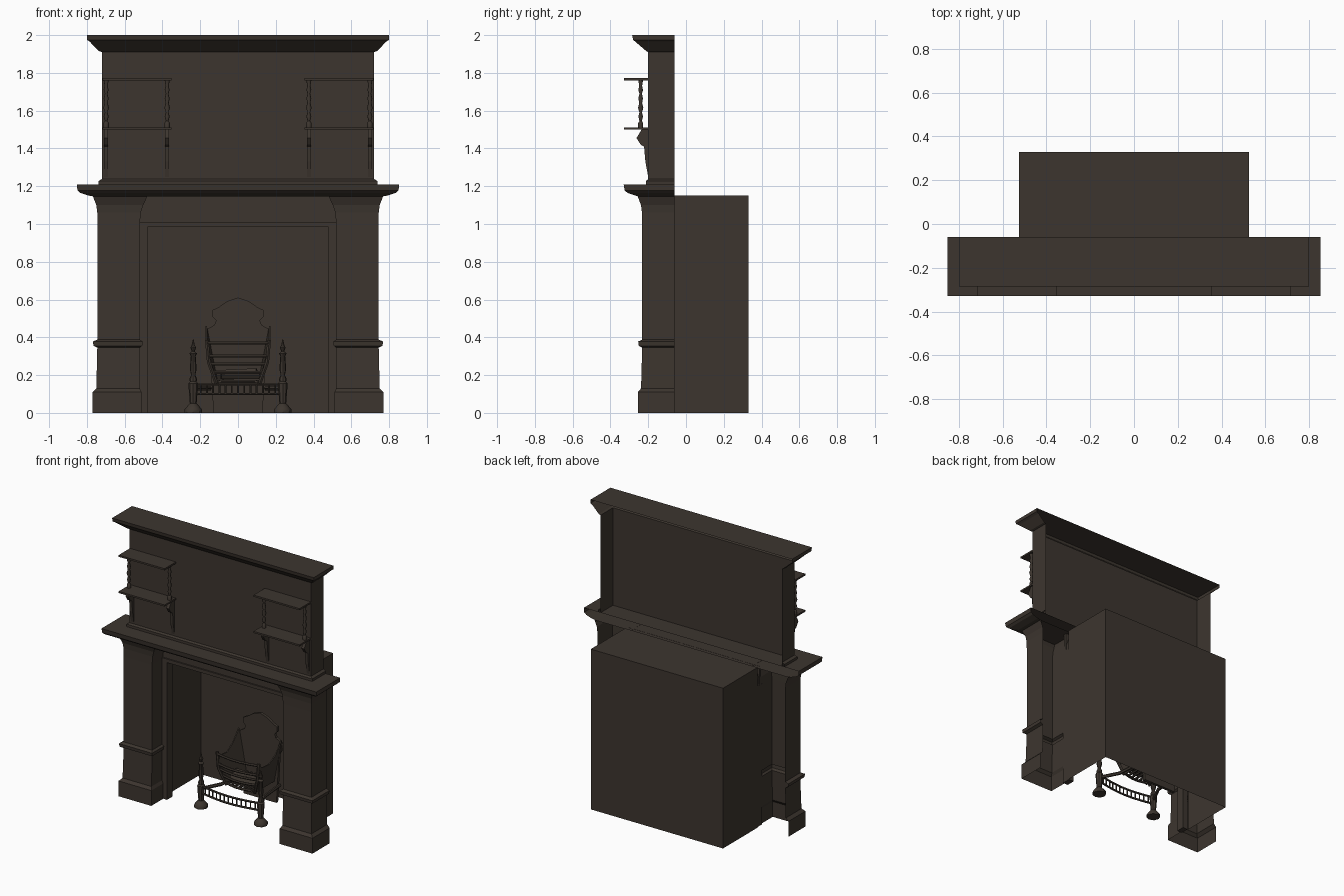
import bpy, bmesh, math

if "Cube" in bpy.data.objects:
    bpy.data.objects.remove(bpy.data.objects["Cube"])

wood = bpy.data.materials.new("dark brown")
wood.diffuse_color = (0.046, 0.036, 0.028, 1)
wood.use_nodes = True
wood.node_tree.nodes["Principled BSDF"].inputs["Base Color"].default_value = wood.diffuse_color
BACK = -0.06


def add(name, bm, smooth=False):
    me = bpy.data.meshes.new(name)
    bm.to_mesh(me)
    bm.free()
    me.materials.append(wood)
    ob = bpy.data.objects.new(name, me)
    bpy.context.collection.objects.link(ob)
    if smooth:
        bpy.context.view_layer.objects.active = ob
        ob.select_set(True)
        bpy.ops.object.shade_smooth_by_angle(angle=math.radians(40))
        ob.select_set(False)
    return ob


def box(name, x, y, z, skip=()):
    """Box from ranges; skip lists outward axes of faces left open."""
    bm = bmesh.new()
    bmesh.ops.create_cube(bm, size=1)
    for v in bm.verts:
        v.co = [r[0] if c < 0 else r[1] for c, r in zip(v.co, (x, y, z))]
    bm.normal_update()
    gone = [f for f in bm.faces if any(f.normal.dot(s) > 0.9 for s in skip)]
    bmesh.ops.delete(bm, geom=gone, context='FACES')
    return add(name, bm)


def shell(name, rings, top=False, bottom=False):
    """Open-backed U-shaped shell lofted through (x0, x1, front y, z) rings."""
    bm = bmesh.new()
    rows = [[bm.verts.new(p) for p in ((a, BACK, z), (a, y, z), (b, y, z), (b, BACK, z))]
            for a, b, y, z in rings]
    for lo, hi in zip(rows, rows[1:]):
        for i in range(3):
            bm.faces.new((lo[i], lo[i + 1], hi[i + 1], hi[i]))
    if top:
        bm.faces.new(rows[-1])
    if bottom:
        bm.faces.new(rows[0][::-1])
    return add(name, bm)


def lathe(name, prof, x, y, n=10):
    """Turned part from (radius, z) points."""
    bm = bmesh.new()
    rows = [[bm.verts.new((x + r * math.cos(2 * math.pi * i / n),
                           y + r * math.sin(2 * math.pi * i / n), z)) for i in range(n)]
            for r, z in prof]
    for lo, hi in zip(rows, rows[1:]):
        for i in range(n):
            j = (i + 1) % n
            bm.faces.new((lo[i], lo[j], hi[j], hi[i]))
    bm.faces.new(rows[0][::-1])
    bm.faces.new(rows[-1])
    return add(name, bm, True)


def bar(name, pts, r):
    """Round bar along a path."""
    cu = bpy.data.curves.new(name, 'CURVE')
    cu.dimensions = '3D'
    cu.bevel_depth, cu.bevel_resolution, cu.use_fill_caps = r, 1, True
    sp = cu.splines.new('POLY')
    sp.points.add(len(pts) - 1)
    for p, q in zip(sp.points, pts):
        p.co = (*q, 1)
    tmp = bpy.data.objects.new(name, cu)
    bpy.context.collection.objects.link(tmp)
    dg = bpy.context.evaluated_depsgraph_get()
    me = bpy.data.meshes.new_from_object(tmp.evaluated_get(dg))
    bpy.data.objects.remove(tmp)
    bm = bmesh.new()
    bm.from_mesh(me)
    return add(name, bm, True)


def plate(name, pts, vec):
    """Flat outline extruded along vec."""
    bm = bmesh.new()
    f = bm.faces.new([bm.verts.new(p) for p in pts])
    ext = bmesh.ops.extrude_face_region(bm, geom=[f], use_keep_orig=True)
    bmesh.ops.translate(bm, vec=vec, verts=[v for v in ext['geom'] if isinstance(v, bmesh.types.BMVert)])
    bmesh.ops.recalc_face_normals(bm, faces=bm.faces)
    return add(name, bm)


def sym(rings):
    return [(-x, x, y, z) for x, y, z in rings]


# overmantel panel with cornice, and its base moulding
shell("overmantel", sym([(.72, -.20, 1.21), (.72, -.20, 1.91)]))
shell("cornice", sym([(.72, -.20, 1.91), (.735, -.21, 1.915), (.785, -.268, 1.965),
                      (.80, -.28, 1.975), (.80, -.285, 2.0)]), top=True)
shell("overmantel_base", sym([(.738, -.212, 1.21), (.738, -.212, 1.228), (.72, -.20, 1.238)]))

# mantel shelf
shell("mantel_shelf", sym([(.76, -.25, 1.145), (.79, -.265, 1.15), (.835, -.31, 1.165),
                           (.85, -.325, 1.178), (.853, -.33, 1.21)]), top=True, bottom=True)

# pilasters: inner x, outer x, front y, z
PIL = [(.51, .77, -.255, 0), (.51, .77, -.255, .11), (.52, .75, -.238, .13),
       (.52, .745, -.232, .345), (.507, .765, -.25, .355), (.505, .768, -.253, .378),
       (.52, .745, -.232, .388), (.52, .745, -.232, 1.0), (.515, .745, -.233, 1.06),
       (.502, .75, -.238, 1.10), (.48, .768, -.256, 1.146)]
shell("pilaster_right", PIL)
shell("pilaster_left", [(-b, -a, y, z) for a, b, y, z in PIL])

# firebox open at front and bottom, with slips and frieze
box("firebox", (-.525, .525), (BACK, .33), (0, 1.15), skip=((0, -1, 0), (0, 0, -1)))
for s, side in ((-1, "left"), (1, "right")):
    box("slip_" + side, sorted((s * .48, s * .52)), (-.12, BACK), (0, .99))
box("slip_lintel", (-.52, .52), (-.12, BACK), (.985, 1.01))
box("frieze", (-.52, .52), (-.11, -.09), (1.01, 1.146))

# display shelves with turned posts and brackets
POST = [(.014, 1.51), (.014, 1.535), (.007, 1.545), (.013, 1.57), (.007, 1.59), (.015, 1.615),
        (.008, 1.64), (.013, 1.665), (.007, 1.69), (.013, 1.71), (.008, 1.73), (.014, 1.765)]
for s, side in ((-1, "left"), (1, "right")):
    for z in (1.50, 1.76):
        box("display_shelf_" + side, sorted((s * .353, s * .718)), (-.328, -.20), (z, z + .012))
    for x in (.375, .698):
        lathe("shelf_post_" + side, POST, s * x, -.24)
        prof = [(-.20, 1.50), (-.235, 1.50), (-.262, 1.455), (-.24, 1.42), (-.222, 1.41),
                (-.215, 1.33), (-.20, 1.25)]
        plate("shelf_bracket_" + side, [(s * x - .011, y, z) for y, z in prof], (.022, 0, 0))

# grate: front legs with finials, and dog bars running back
FOOT = [(.046, 0), (.046, .018), (.032, .035), (.018, .05), (.022, .10), (.026, .155), (.018, .165)]
FINIAL = [(.018, .165), (.02, .18), (.011, .20), (.018, .23), (.013, .30), (.02, .315), (.008, .325),
          (.015, .345), (.008, .36), (.002, .39)]
for s, side in ((-1, "left"), (1, "right")):
    lathe("grate_foot_" + side, FOOT, s * .237, -.08, 8)
    lathe("grate_finial_" + side, FINIAL, s * .237, -.08, 8)
    bar("dog_bar_" + side, [(s * .237, -.08, .13), (s * .17, .05, .13), (s * .15, .26, .13)], .012)


# bowed fret rail between the legs
def rail(t):
    return -.08 - .03 * math.cos(math.pi * t / 2)


for z in (.10, .15):
    bar("fret_rail", [(.23 * t, rail(t), z) for t in [i / 5 - 1 for i in range(11)]], .007)
for i in range(13):
    t = (i - 6) / 7
    bar("fret_spindle", [(.23 * t, rail(t), .10), (.23 * t, rail(t), .15)], .005)

# basket: bowed front bars, side cheeks, floor bars
for z, w, y in ((.37, .165, .0), (.30, .158, .0), (.26, .15, .01), (.215, .135, .02), (.165, .115, .03)):
    bar("basket_bar", [(w * t, y - .025 * math.cos(t * math.pi / 2), z) for t in (-1, -.6, -.2, .2, .6, 1)],
        .009)
for s, side in ((-1, "left"), (1, "right")):
    bar("basket_post_" + side, [(s * .165, 0, .385), (s * .155, 0, .27), (s * .112, .03, .15)], .011)
    cheek = [(0, .37), (.04, .345), (.11, .34), (.18, .38), (.25, .46), (.25, .15), (.03, .15), (.01, .25)]
    plate("basket_cheek_" + side, [(s * (.105 + .06 * min(1, (z - .15) / .2)), y, z) for y, z in cheek],
          (s * .008, 0, 0))
for i in range(7):
    x = (i - 3) * .033
    bar("basket_floor_bar", [(x, .01, .165), (x, .25, .165)], .008)
bar("log_back", [(-.11, .13, .20), (.10, .10, .21)], .03)
bar("log_front", [(-.09, .05, .20), (.11, .08, .20)], .025)

# shaped back plate
half = [(.055, .592), (.105, .558), (.135, .545), (.135, .51), (.115, .49), (.125, .465), (.16, .445),
        (.17, .42), (.165, .38), (.15, .35), (.13, 0)]
outline = [(0, .61)] + half + [(-x, z) for x, z in reversed(half)]
plate("grate_back_plate", [(x, .25, z) for x, z in outline], (0, .02, 0))
